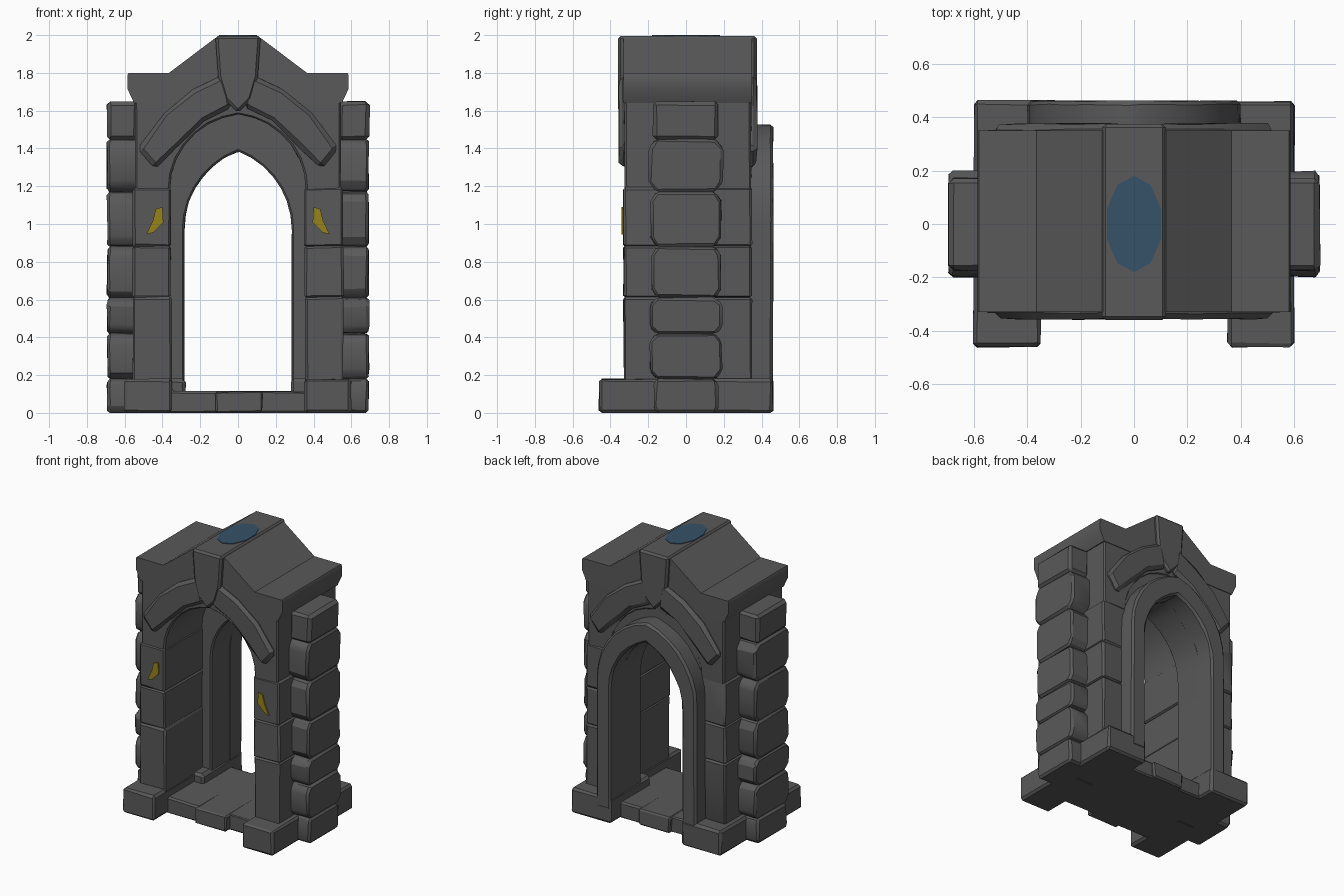
import bpy, bmesh, math, random
from mathutils import Vector

if "Cube" in bpy.data.objects:
    bpy.data.objects.remove(bpy.data.objects["Cube"])

random.seed(4)


def material(name, rgb):
    m = bpy.data.materials.new(name)
    m.diffuse_color = (*rgb, 1)
    m.use_nodes = True
    m.node_tree.nodes["Principled BSDF"].inputs["Base Color"].default_value = m.diffuse_color
    return m


STONE = material("dark_grey_stone", (0.1, 0.1, 0.1))
BLUE = material("slate_blue", (0.036, 0.085, 0.135))
YELLOW = material("mustard_yellow", (0.31, 0.23, 0.012))


def finish(bm, name, mat, bevel=0.0, jitter=0.0):
    """Chamfer sharp edges, roughen the points and make the object."""
    bmesh.ops.recalc_face_normals(bm, faces=bm.faces)
    if bevel:
        edges = [e for e in bm.edges if e.calc_face_angle(0) > 0.6]
        bmesh.ops.bevel(bm, geom=edges, offset=bevel, segments=1,
                        affect='EDGES', clamp_overlap=True)
    for v in bm.verts:
        if jitter and v.co.z > 0.001:
            v.co += Vector([random.uniform(-jitter, jitter) for _ in range(3)])
    me = bpy.data.meshes.new(name)
    bm.to_mesh(me)
    bm.free()
    me.materials.append(mat)
    ob = bpy.data.objects.new(name, me)
    bpy.context.collection.objects.link(ob)
    bpy.ops.object.select_all(action='DESELECT')
    ob.select_set(True)
    bpy.context.view_layer.objects.active = ob
    bpy.ops.object.shade_smooth_by_angle(angle=math.radians(28))
    return ob


def block(name, x, y, z, bevel=0.025, jitter=0.006):
    """Rough stone block from (min, max) ranges."""
    bm = bmesh.new()
    bmesh.ops.create_cube(bm, size=1)
    for v in bm.verts:
        v.co = [r[0] if c < 0 else r[1] for r, c in zip((x, y, z), v.co)]
    return finish(bm, name, STONE, bevel, jitter)


def prism(name, pts, a, b, mat=STONE, bevel=0.0, jitter=0.0, along_x=False):
    """Extrude an x-z outline along y (or a y-z outline along x) from a to b."""
    bm = bmesh.new()

    def point(p, d):
        return (d, p[0], p[1]) if along_x else (p[0], d, p[1])
    face = bm.faces.new([bm.verts.new(point(p, a)) for p in pts])
    out = bmesh.ops.extrude_face_region(bm, geom=[face])
    for v in out['geom']:
        if isinstance(v, bmesh.types.BMVert):
            v.co["xy".index("x" if along_x else "y")] = b
    return finish(bm, name, mat, bevel, jitter)


def arch(w, base, spring, apex, n=7):
    """Pointed arch path from left foot to right foot."""
    h = apex - spring
    r = (h * h + w * w) / (2 * w)
    top = math.asin(h / r)
    half = [(w - r + r * math.cos(top * i / n), spring + r * math.sin(top * i / n))
            for i in range(n + 1)]
    right = [(w, base)] + half
    right[-1] = (0, apex)
    return [(-x, z) for x, z in right] + right[-2::-1]


def sided(s, a, b):
    return tuple(sorted((s * a, s * b)))


for s, side in ((-1, "left"), (1, "right")):
    # plinth stones under the corners
    block(f"front_plinth_{side}", sided(s, .35, .60), (-.46, .02), (0, .18), .015, .004)
    block(f"back_plinth_{side}", sided(s, .28, .60), (0, .46), (0, .18), .015, .004)

    # jamb courses
    courses = [.15, .61, .88, 1.19]
    for i in range(3):
        o = random.uniform(-.006, .006)
        block(f"jamb_{side}_{i}", sided(s, .355 + o, .558), (-.33, .35),
              (courses[i], courses[i + 1] + .004), .012, .004)

    # side buttress stones with chamfered ends
    joints = [0, .18, .42, .61, .88, 1.17, 1.45]
    for i in range(6):
        a, b = joints[i], joints[i + 1]
        d = .17 if i == 0 else random.uniform(.183, .198)
        c = .15 * (b - a) + .005
        e = .155
        prism(f"buttress_{side}_{i}",
              [(-e, a), (e, a), (d, a + c), (d, b - c), (e, b), (-e, b), (-d, b - c), (-d, a + c)],
              *sided(s, .50, .692), bevel=.014, jitter=.004, along_x=True)
    block(f"buttress_core_{side}", sided(s, .50, .67), (-.145, .145), (0, 1.5), 0, 0)
    block(f"buttress_cap_{side}", sided(s, .53, .695), (-.175, .172), (1.445, 1.65), .02, .003)

    # angular hood mouldings on the front and back
    hood = [(.53, 1.40), (.39, 1.59), (.24, 1.71), (.06, 1.80),
            (.03, 1.62), (.18, 1.545), (.33, 1.40), (.44, 1.29)]
    hood = [(s * x, z) for x, z in hood]
    prism(f"front_hood_{side}", hood, -.355, -.28, bevel=.022, jitter=.004)
    prism(f"back_hood_{side}", hood, .28, .375, bevel=.022, jitter=.004)

    # small yellow patch on the jamb face
    patch = [(.40, 1.09), (.435, 1.08), (.45, 1.02), (.485, .945), (.45, .955), (.395, 1.01)]
    prism(f"yellow_patch_{side}", [(s * x, z) for x, z in patch], -.342, -.334, YELLOW)

# threshold slabs
for i, (x, y) in enumerate((((-.38, -.1), (-.30, .33)), ((-.12, .13), (-.325, .36)),
                            ((.11, .38), (-.28, .34)))):
    block(f"threshold_{i}", x, y, (0, .115), .01, .004)

# upper wall with the wide front arch
opening = arch(.36, 1.17, 1.18, 1.58)
wall = [(-.545, 1.17), *opening, (.545, 1.17), (.545, 1.72), (-.545, 1.72)]
prism("upper_wall", wall, -.325, .345, bevel=.01, jitter=.002)

# narrower arch ring standing out at the back
inner = arch(.285, .10, .97, 1.385)[::-1]
prism("back_arch_ring", arch(.40, .10, 1.03, 1.53) + inner, .30, .46, bevel=.014, jitter=.003)
# lining that steps in from the wide front arch to the ring
prism("arch_lining", arch(.44, .10, 1.15, 1.645) + inner, .10, .34, bevel=.01)

# roof with cornice ends
half_roof = [(.12, 1.985), (.365, 1.80), (.58, 1.80), (.585, 1.79), (.585, 1.715), (.55, 1.64)]
roof = [(-x, z) for x, z in half_roof[::-1]] + half_roof
prism("roof", roof, -.33, .35)

# keystone running over the ridge
key = [(-.12, 1.996), (.12, 1.996), (.105, 1.78), (.07, 1.66), (0, 1.59),
       (-.07, 1.66), (-.105, 1.78)]
prism("keystone", key, -.36, .375, bevel=.014)

# blue oval on the ridge
bm = bmesh.new()
bmesh.ops.create_cone(bm, cap_ends=True, segments=10, radius1=1, radius2=1, depth=.006)
for v in bm.verts:
    v.co = (v.co.x * .107, v.co.y * .18, v.co.z + 1.997)
finish(bm, "blue_oval", BLUE)
